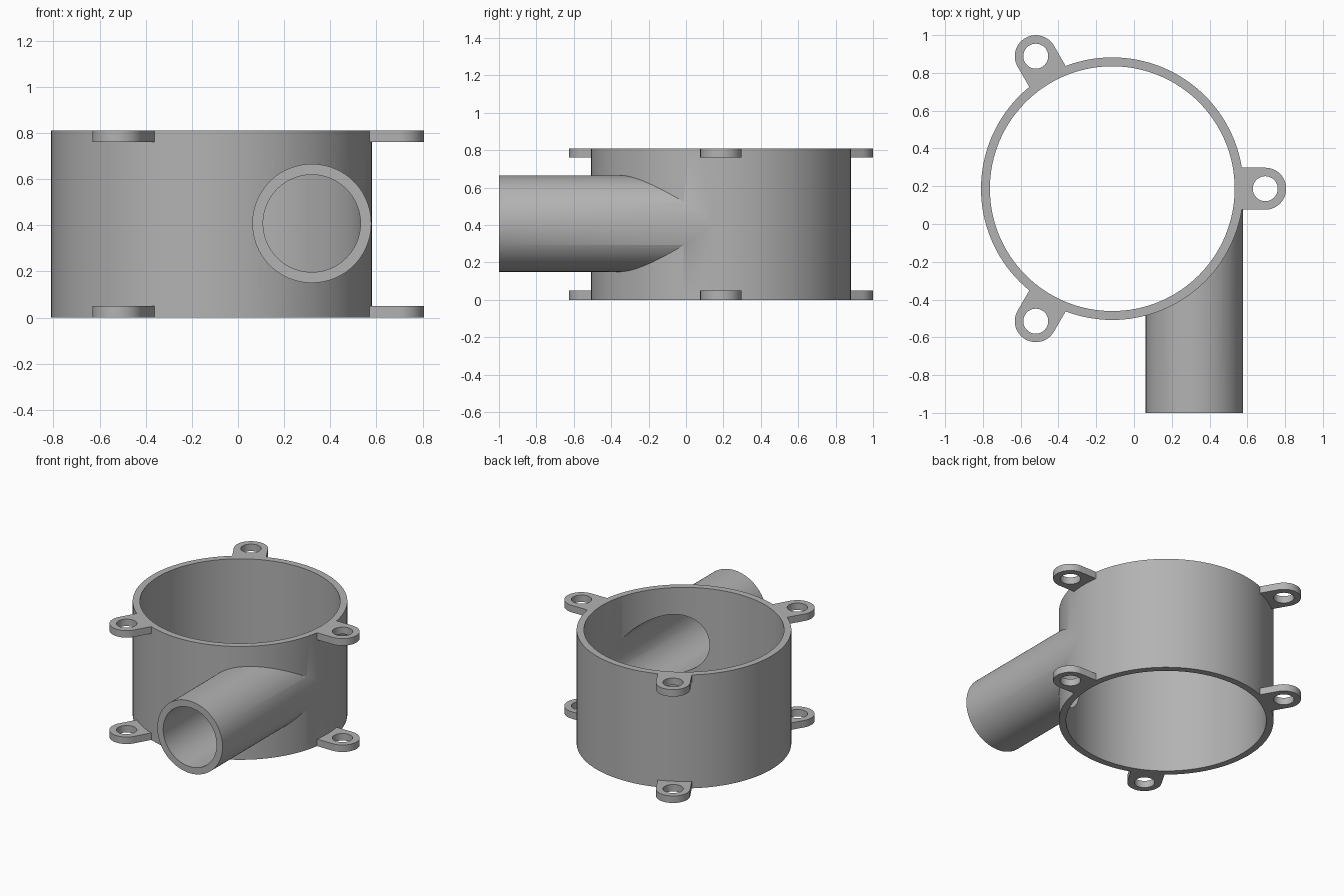
import bpy, bmesh, math
from mathutils import Matrix, Vector

if "Cube" in bpy.data.objects:
    bpy.data.objects.remove(bpy.data.objects["Cube"], do_unlink=True)

CENTRE = Vector((-0.115, 0.187, 0))
HEIGHT = 0.81
RING_OUT, RING_IN = 0.695, 0.648
PIPE_X, PIPE_Z, PIPE_OUT, PIPE_IN = 0.32, 0.408, 0.258, 0.211
LUG_DIST, LUG_R, HOLE_R, LUG_H = 0.81, 0.111, 0.066, 0.05

grey = bpy.data.materials.new("plain grey")
grey.use_nodes = True
colour = (0.45, 0.45, 0.45, 1)
grey.diffuse_color = colour
grey.node_tree.nodes["Principled BSDF"].inputs["Base Color"].default_value = colour


def prism(name, outline, depth, matrix):
    """Extrude a flat outline along its local z and place it."""
    bm = bmesh.new()
    face = bm.faces.new([bm.verts.new((x, y, 0)) for x, y in outline])
    ext = bmesh.ops.extrude_face_region(bm, geom=[face])
    moved = [v for v in ext["geom"] if isinstance(v, bmesh.types.BMVert)]
    bmesh.ops.translate(bm, verts=moved, vec=(0, 0, depth))
    bmesh.ops.recalc_face_normals(bm, faces=bm.faces)
    bm.transform(matrix)
    mesh = bpy.data.meshes.new(name)
    bm.to_mesh(mesh)
    bm.free()
    mesh.materials.append(grey)
    obj = bpy.data.objects.new(name, mesh)
    bpy.context.collection.objects.link(obj)
    return obj


def arc(radius, steps, start=0.0, sweep=math.tau, cx=0.0):
    count = steps if sweep == math.tau else steps + 1
    return [(cx + radius * math.cos(start + sweep * i / steps),
             radius * math.sin(start + sweep * i / steps)) for i in range(count)]


def combine(target, tool, operation):
    mod = target.modifiers.new(operation, 'BOOLEAN')
    mod.operation, mod.solver, mod.object = operation, 'EXACT', tool
    bpy.context.view_layer.objects.active = target
    bpy.ops.object.modifier_apply(modifier=mod.name)
    bpy.data.objects.remove(tool, do_unlink=True)


at_centre = Matrix.Translation(CENTRE)
below = Matrix.Translation((0, 0, -0.1))

# Round body with the tangential inlet pipe
housing = prism("housing", arc(RING_OUT, 128), HEIGHT, at_centre)
pipe_place = Matrix.Translation((PIPE_X, -1, PIPE_Z)) @ Matrix.Rotation(-math.pi / 2, 4, 'X')
pipe_length = 1 + CENTRE.y
combine(housing, prism("inlet_pipe", arc(PIPE_OUT, 96), pipe_length, pipe_place), 'UNION')

# Three mounting lugs at the top and three at the bottom
lug_outline = [(0.6, -LUG_R)] + arc(LUG_R, 32, -math.pi / 2, math.pi, LUG_DIST) + [(0.6, LUG_R)]
turns = [at_centre @ Matrix.Rotation(math.tau * i / 3, 4, 'Z') for i in range(3)]
for turn in turns:
    for z in (0, HEIGHT - LUG_H):
        lug = prism("mounting_lug", lug_outline, LUG_H, turn @ Matrix.Translation((0, 0, z)))
        combine(housing, lug, 'UNION')

# Open chamber, pipe bore and screw holes
combine(housing, prism("chamber_cutter", arc(RING_IN, 128), HEIGHT + 0.2, at_centre @ below), 'DIFFERENCE')
bore_place = Matrix.Translation((0, -0.1, 0)) @ pipe_place
combine(housing, prism("bore_cutter", arc(PIPE_IN, 96), pipe_length + 0.1, bore_place), 'DIFFERENCE')
for turn in turns:
    hole = prism("hole_cutter", arc(HOLE_R, 48, cx=LUG_DIST), HEIGHT + 0.2, turn @ below)
    combine(housing, hole, 'DIFFERENCE')

bpy.ops.object.select_all(action='DESELECT')
housing.select_set(True)
bpy.context.view_layer.objects.active = housing
bpy.ops.object.shade_smooth_by_angle(angle=math.radians(30))
